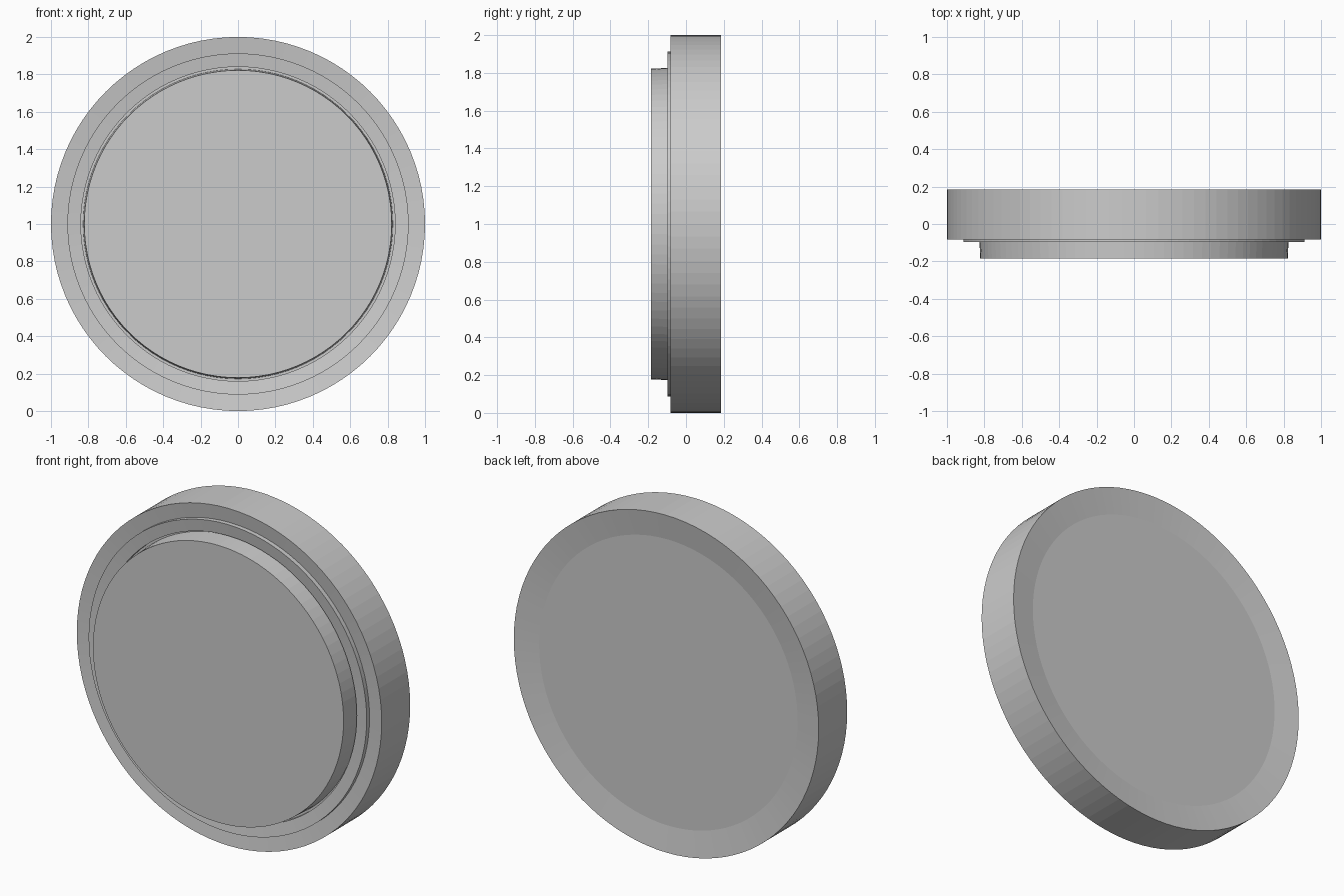
import bpy, bmesh, math

if "Cube" in bpy.data.objects:
    bpy.data.objects.remove(bpy.data.objects["Cube"])

SEGMENTS = 96


def revolve(name, profile):
    """Turn (radius, y) points about the horizontal axis through z = 1."""
    bm = bmesh.new()
    rings = []
    for r, y in profile:
        if r == 0:
            rings.append([bm.verts.new((0, y, 1))] * SEGMENTS)
            continue
        ring = []
        for i in range(SEGMENTS):
            a = 2 * math.pi * i / SEGMENTS
            ring.append(bm.verts.new((r * math.cos(a), y, 1 + r * math.sin(a))))
        rings.append(ring)
    for a, b in zip(rings, rings[1:]):
        for i in range(SEGMENTS):
            j = (i + 1) % SEGMENTS
            corners = list(dict.fromkeys((a[i], a[j], b[j], b[i])))
            bm.faces.new(corners)
    bmesh.ops.recalc_face_normals(bm, faces=bm.faces[:])
    mesh = bpy.data.meshes.new(name)
    bm.to_mesh(mesh)
    bm.free()
    obj = bpy.data.objects.new(name, mesh)
    bpy.context.collection.objects.link(obj)
    return obj


# Round body: dished back, outer rim, sloping front rim, raised step, and a
# narrow groove leading to the slightly tapered front disc
revolve("round_body", [
    (0, 0.165), (0.848, 0.165), (1.0, 0.185),
    (1.0, -0.082), (0.912, -0.070),
    (0.912, -0.097), (0.84, -0.087),
    (0.84, -0.06), (0.828, -0.06),
    (0.822, -0.185), (0, -0.185),
])
